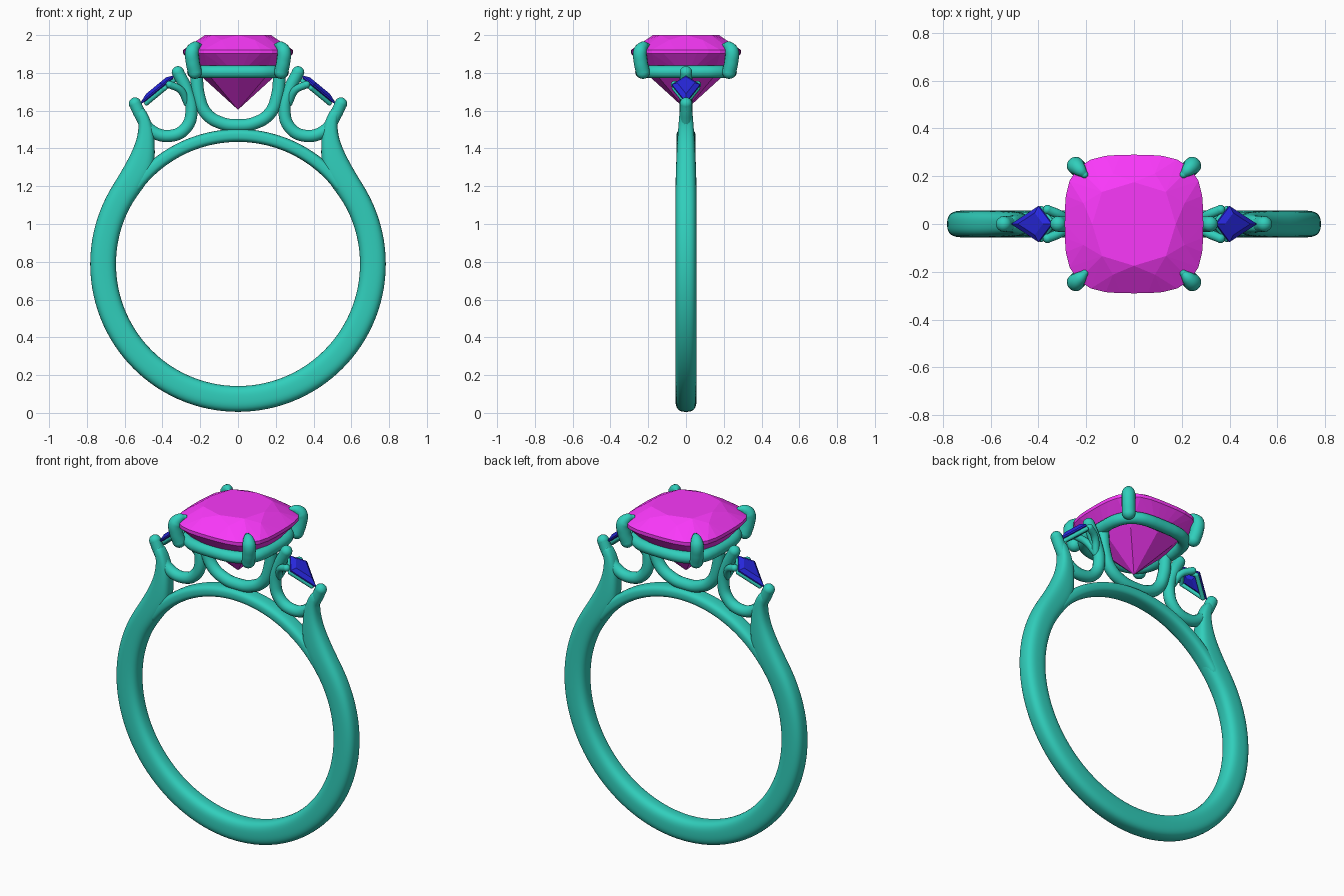
import bpy, bmesh, math
from mathutils import Vector

if "Cube" in bpy.data.objects:
    bpy.data.objects.remove(bpy.data.objects["Cube"])


def material(name, rgb):
    m = bpy.data.materials.new(name)
    m.diffuse_color = (*rgb, 1)
    m.use_nodes = True
    m.node_tree.nodes["Principled BSDF"].inputs["Base Color"].default_value = m.diffuse_color
    return m


METAL = material("teal_metal", (0.03, 0.62, 0.5))
PINK = material("magenta_gem", (0.95, 0.04, 0.95))
BLUE = material("blue_gem", (0.02, 0.02, 0.72))
CZ, R_IN, R_OUT = 0.788, 0.647, 0.784


def finish(ob, mat, smooth=True):
    ob.data.materials.clear()
    ob.data.materials.append(mat)
    if smooth:
        for p in ob.data.polygons:
            p.use_smooth = True
    return ob


def mesh_object(name, bm, mat, smooth=True):
    bmesh.ops.recalc_face_normals(bm, faces=bm.faces)
    me = bpy.data.meshes.new(name)
    bm.to_mesh(me)
    bm.free()
    ob = bpy.data.objects.new(name, me)
    bpy.context.collection.objects.link(ob)
    return finish(ob, mat, smooth)


def super_point(t, a, n):
    c, s = math.cos(t), math.sin(t)
    k = (abs(c) ** n + abs(s) ** n) ** (-1 / n)
    return a * c * k, a * s * k


def loft(name, stations, sides=20):
    """Rounded-box section swept through (inner xz, outer xz, half width)."""
    bm = bmesh.new()
    rings = []
    for (ix, iz), (ox, oz), hy in stations:
        ring = []
        for i in range(sides):
            u, v = super_point(2 * math.pi * (i + 0.5) / sides, 1, 3.2)
            f = (u + 1) / 2
            ring.append(bm.verts.new((ix + (ox - ix) * f, v * hy, iz + (oz - iz) * f)))
        rings.append(ring)
    for a, b in zip(rings, rings[1:]):
        for i in range(sides):
            j = (i + 1) % sides
            bm.faces.new((a[i], a[j], b[j], b[i]))
    bm.faces.new(rings[0])
    bm.faces.new(rings[-1])
    ob = mesh_object(name, bm, METAL)
    ob.modifiers.new("smooth", 'SUBSURF').levels = 1
    ob.modifiers["smooth"].render_levels = 1
    return ob


def tube(name, pts, r, cyclic=False, taper=None):
    """Round wire through the points, with ball ends."""
    cu = bpy.data.curves.new(name, 'CURVE')
    cu.dimensions = '3D'
    cu.bevel_depth = r
    cu.bevel_resolution = 5
    cu.resolution_u = 8
    sp = cu.splines.new('BEZIER')
    sp.bezier_points.add(len(pts) - 1)
    for i, (bp, p) in enumerate(zip(sp.bezier_points, pts)):
        bp.co = p
        bp.handle_left_type = bp.handle_right_type = 'AUTO'
        bp.radius = taper[i] if taper else 1
    sp.use_cyclic_u = cyclic
    ob = bpy.data.objects.new(name, cu)
    bpy.context.collection.objects.link(ob)
    bpy.ops.object.select_all(action='DESELECT')
    ob.select_set(True)
    bpy.context.view_layer.objects.active = ob
    bpy.ops.object.convert(target='MESH')
    ob = bpy.context.object
    if not cyclic:
        bm = bmesh.new()
        bm.from_mesh(ob.data)
        for k in (0, -1):
            ball = bmesh.ops.create_uvsphere(bm, u_segments=16, v_segments=10,
                                             radius=r * (taper[k] if taper else 1))
            bmesh.ops.translate(bm, verts=ball["verts"], vec=pts[k])
        bm.to_mesh(ob.data)
        bm.free()
    return finish(ob, METAL)


def hull(name, pts, mat):
    bm = bmesh.new()
    for p in pts:
        bm.verts.new(p)
    bmesh.ops.convex_hull(bm, input=bm.verts)
    return mesh_object(name, bm, mat, smooth=False)


def polar(r, deg):
    a = math.radians(deg)
    return r * math.cos(a), CZ + r * math.sin(a)


# Band with shoulders rising to the outer side claws
right = [(polar(R_IN, a), polar(R_OUT, a), 0.056) for a in range(-90, 31, 6)]
right += [((0.50, 1.195), (0.625, 1.265), 0.055), ((0.456, 1.255), (0.58, 1.345), 0.053),
          ((0.44, 1.33), (0.552, 1.405), 0.050), ((0.44, 1.42), (0.534, 1.455), 0.046),
          ((0.446, 1.50), (0.524, 1.52), 0.041), ((0.47, 1.57), (0.53, 1.57), 0.036),
          ((0.505, 1.63), (0.557, 1.61), 0.032)]
left = [((-i[0], i[1]), (-o[0], o[1]), h) for i, o, h in reversed(right[1:])]
loft("band", left + right)

# Thin bridge closing the finger hole at the top
loft("top_bridge", [(polar(R_IN, a), polar(0.715, a), 0.05) for a in range(34, 147, 4)])

# Centre U support
u = [(0.22, 1.79), (0.208, 1.68), (0.168, 1.585), (0.09, 1.535)]
path = [(-x, 0, z) for x, z in u] + [(0, 0, 1.522)] + [(x, 0, z) for x, z in reversed(u)]
tube("centre_support", path, 0.034)

# Cushion-shaped gallery rail and four corner claws
tube("gallery_rail", [(*super_point(2 * math.pi * i / 32, 0.235, 3.3), 1.805)
                      for i in range(32)], 0.034, cyclic=True)
for sx in (-1, 1):
    for sy in (-1, 1):
        tube("corner_claw", [(sx * d, sy * d, z) for d, z in
                             ((0.228, 1.805), (0.24, 1.86), (0.242, 1.915), (0.225, 1.94), (0.206, 1.945))],
             0.037, taper=(1, 1, 1, 0.75, 0.4))

# Centre cushion gem
gem = []
for n, half, z, power, turn in ((8, 0.175, 2.0, 2.6, 0), (8, 0.217, 1.975, 3, 0.5),
                                (32, 0.29, 1.922, 3.3, 0), (32, 0.29, 1.902, 3.3, 0),
                                (8, 0.19, 1.778, 2.6, 0)):
    gem += [(*super_point(2 * math.pi * (i + turn) / n, half, power), z) for i in range(n)]
hull("centre_gem", gem + [(0, 0, 1.605)], PINK)

# Side kite gems, their seats and U supports
for s, side in ((-1, "left"), (1, "right")):
    p0, p1 = Vector((0.345 * s, 0, 1.785)), Vector((0.515 * s, 0, 1.645))
    mid = p0.lerp(p1, 0.33)
    normal = Vector((0.636 * s, 0, 0.772))
    kite = [p0, mid + Vector((0, 0.075, 0)), p1, mid - Vector((0, 0.075, 0))]
    centre = p0.lerp(p1, 0.4)

    def ring(scale, h):
        return [centre + (k - centre) * scale + normal * h for k in kite]

    hull(side + "_kite_gem", ring(1, 0) + ring(1, -0.008) + ring(0.62, 0.016) + ring(0.35, -0.035), BLUE)
    seat = ring(0.85, -0.024)
    for a, b in zip(seat, seat[1:] + seat[:1]):
        tube(side + "_kite_seat", [a, b], 0.012)
    loop = [(0.545, 1.637), (0.515, 1.575), (0.46, 1.495), (0.355, 1.467), (0.275, 1.51),
            (0.246, 1.60), (0.272, 1.71), (0.318, 1.803)]
    tube(side + "_support", [(x * s, 0, z) for x, z in loop], 0.033)
    # small arms holding the kite's wide corners
    for sy in (-1, 1):
        tube(side + "_side_arm", [(0.268 * s, 0, 1.64), (0.305 * s, sy * 0.035, 1.71),
                                  (0.362 * s, sy * 0.06, 1.738)], 0.02)
